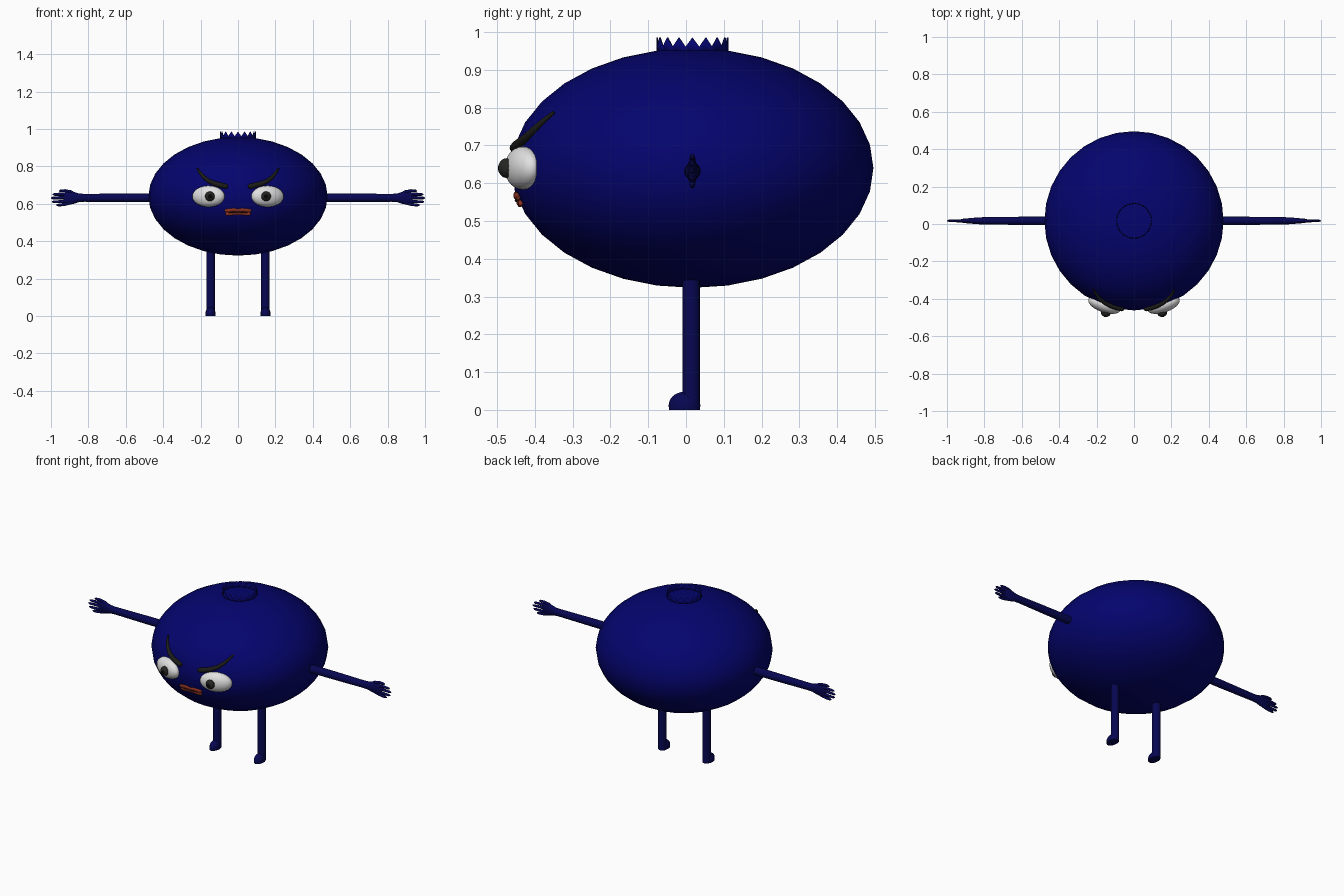
import bpy, bmesh, math
from mathutils import Vector, Matrix

if "Cube" in bpy.data.objects:
    bpy.data.objects.remove(bpy.data.objects["Cube"])

def material(name, rgb):
    m = bpy.data.materials.new(name)
    m.diffuse_color = (*rgb, 1)
    m.use_nodes = True
    m.node_tree.nodes["Principled BSDF"].inputs["Base Color"].default_value = m.diffuse_color
    return m

BLUE = material("berry blue", (0.0012, 0.0012, 0.155))
LIMB = material("limb blue", (0.002, 0.002, 0.085))
WHITE = material("eye white", (0.75, 0.75, 0.75))
IRIS = material("iris grey", (0.018, 0.018, 0.016))
BLACK = material("pupil black", (0.002, 0.002, 0.002))
BROW = material("brow black", (0.011, 0.011, 0.010))
RED = material("lip red", (0.25, 0.03, 0.015))
DARK = material("mouth dark", (0.06, 0.01, 0.008))

C, RX, RZ = Vector((0, 0.017, 0.64)), 0.479, 0.317   # body ellipsoid

def surf(x, z, out=0.0):
    """Point on the front of the body at the given x and z."""
    k = 1 - (x / RX) ** 2 - ((z - C.z) / RZ) ** 2
    return Vector((x, C.y - RX * math.sqrt(k) - out, z))

def finish(bm, name, mat, angle=50):
    bmesh.ops.recalc_face_normals(bm, faces=bm.faces)
    me = bpy.data.meshes.new(name)
    bm.to_mesh(me)
    bm.free()
    ob = bpy.data.objects.new(name, me)
    bpy.context.collection.objects.link(ob)
    me.materials.append(mat)
    bpy.ops.object.select_all(action='DESELECT')
    ob.select_set(True)
    bpy.context.view_layer.objects.active = ob
    bpy.ops.object.shade_smooth_by_angle(angle=math.radians(angle))
    return ob

def ball(bm, centre, radii, turn=0.0, seg=24, rings=14):
    m = Matrix.Translation(centre) @ Matrix.Rotation(turn, 4, 'Z') @ Matrix.Diagonal((*radii, 1))
    return bmesh.ops.create_uvsphere(bm, u_segments=seg, v_segments=rings, radius=1, matrix=m)['verts']

def tube(bm, path, radii, seg=12):
    """Loft ellipses along a path; each radius is (depth in y, width)."""
    path = [Vector(p) for p in path]
    rows = []
    for i, p in enumerate(path):
        t = (path[min(i + 1, len(path) - 1)] - path[max(i - 1, 0)]).normalized()
        y = Vector((0, 1, 0))
        y = (y - t * y.dot(t)).normalized()
        w = t.cross(y)
        ry, rw = radii[i]
        rows.append([bm.verts.new(p + y * ry * math.cos(a) + w * rw * math.sin(a))
                     for a in (2 * math.pi * k / seg for k in range(seg))])
    for a, b in zip(rows, rows[1:]):
        for k in range(seg):
            n = (k + 1) % seg
            bm.faces.new((a[k], a[n], b[n], b[k]))
    bm.faces.new(rows[0])
    bm.faces.new(rows[-1])

# Body: ellipsoid with a dimple at the top pole
bm = bmesh.new()
verts = ball(bm, C, (RX, RX, RZ), seg=32, rings=16)
max(verts, key=lambda v: v.co.z).co.z = 0.945
finish(bm, "body", BLUE)

# Crown: ring of sixteen pointed teeth
bm = bmesh.new()
low, top = [], []
for k in range(32):
    a = 2 * math.pi * k / 32
    x, y = 0.095 * math.cos(a), C.y + 0.095 * math.sin(a)
    low.append(bm.verts.new((x, y, 0.944)))
    top.append(bm.verts.new((x, y, 0.961 if k % 2 else 0.986)))
for k in range(32):
    n = (k + 1) % 32
    bm.faces.new((low[k], low[n], top[n], top[k]))
crown = finish(bm, "crown", BLUE)
sol = crown.modifiers.new("thickness", 'SOLIDIFY')
sol.thickness = 0.004

for s, side in ((-1, "left"), (1, "right")):
    # Arm with wrist and palm
    ya, za = 0.017, 0.632
    bm = bmesh.new()
    xs = [0.43, 0.6, 0.82, 0.85, 0.88, 0.91, 0.93]
    rs = [(0.022, 0.023), (0.022, 0.023), (0.019, 0.021), (0.017, 0.023),
          (0.014, 0.033), (0.012, 0.035), (0.007, 0.028)]
    tube(bm, [(s * x, ya, za) for x in xs], rs, 16)
    finish(bm, side + "_arm", LIMB)

    # Thumb and fingers
    bm = bmesh.new()
    fingers = [[(0.86, 0.642), (0.895, 0.664), (0.925, 0.67), (0.95, 0.669), (0.958, 0.668)],
               [(0.90, 0.65), (0.935, 0.652), (0.96, 0.651), (0.982, 0.65), (0.991, 0.65)],
               [(0.90, 0.633), (0.94, 0.633), (0.965, 0.632), (0.99, 0.631), (1.0, 0.631)],
               [(0.90, 0.617), (0.935, 0.612), (0.96, 0.611), (0.985, 0.611), (0.995, 0.611)],
               [(0.89, 0.608), (0.92, 0.599), (0.94, 0.595), (0.962, 0.593), (0.972, 0.593)]]
    for f in fingers:
        tube(bm, [(s * x, ya, z) for x, z in f],
             [(0.009, 0.010), (0.008, 0.009), (0.007, 0.008), (0.006, 0.007), (0.002, 0.002)], 8)
    finish(bm, side + "_fingers", LIMB)

    # Leg
    bm = bmesh.new()
    tube(bm, [(s * 0.146, 0.014, z) for z in (0.0, 0.2, 0.37)], [(0.023, 0.023)] * 3, 16)
    finish(bm, side + "_leg", LIMB)

    # Foot: rounded toe, flat sole
    bm = bmesh.new()
    for v in ball(bm, (s * 0.147, -0.004, 0.012), (0.027, 0.042, 0.036)):
        if v.co.z < 0.012:
            v.co.z = 0
    finish(bm, side + "_foot", LIMB)

    # Eye, turned to follow the body
    turn = s * math.radians(19)
    bm = bmesh.new()
    ball(bm, (s * 0.158, -0.432, 0.64), (0.091, 0.041, 0.057), turn)
    finish(bm, side + "_eye", WHITE)
    bm = bmesh.new()
    ball(bm, (s * 0.15, -0.475, 0.64), (0.026, 0.022, 0.026), 0)
    finish(bm, side + "_iris", IRIS)
    bm = bmesh.new()
    ball(bm, (s * 0.15, -0.4935, 0.64), (0.012, 0.004, 0.012), 0, 16, 8)
    finish(bm, side + "_pupil", BLACK)

    # Eyebrow: thick at the nose, thin at the tip
    bm = bmesh.new()
    pts = [(0.055, 0.691), (0.063, 0.693), (0.09, 0.699), (0.125, 0.708),
           (0.16, 0.724), (0.185, 0.745), (0.203, 0.766), (0.217, 0.788)]
    rad = [0.008, 0.013, 0.014, 0.013, 0.011, 0.009, 0.007, 0.004]
    tube(bm, [surf(s * x, z, 0.003) for x, z in pts], [(r, r) for r in rad])
    finish(bm, side + "_eyebrow", BROW)

# Mouth: shallow upper and lower lips, heavier at the corners, round a dark gap
def lip(name, half, mat, depth):
    pts = [(-x, z, r) for x, z, r in reversed(half)] + half[1:]
    bm = bmesh.new()
    tube(bm, [surf(x, z, 0.002) for x, z, r in pts], [(depth, r) for x, z, r in pts], 10)
    finish(bm, name, mat)

lip("upper_lip", [(0, 0.565, 0.008), (0.02, 0.568, 0.009), (0.045, 0.566, 0.010),
                  (0.066, 0.563, 0.009), (0.07, 0.562, 0.005)], RED, 0.006)
lip("lower_lip", [(0, 0.546, 0.006), (0.02, 0.547, 0.007), (0.045, 0.546, 0.010),
                  (0.062, 0.546, 0.010), (0.067, 0.547, 0.005)], RED, 0.006)
lip("mouth_gap", [(0, 0.555, 0.006), (0.025, 0.556, 0.005), (0.05, 0.555, 0.003)], DARK, 0.007)
